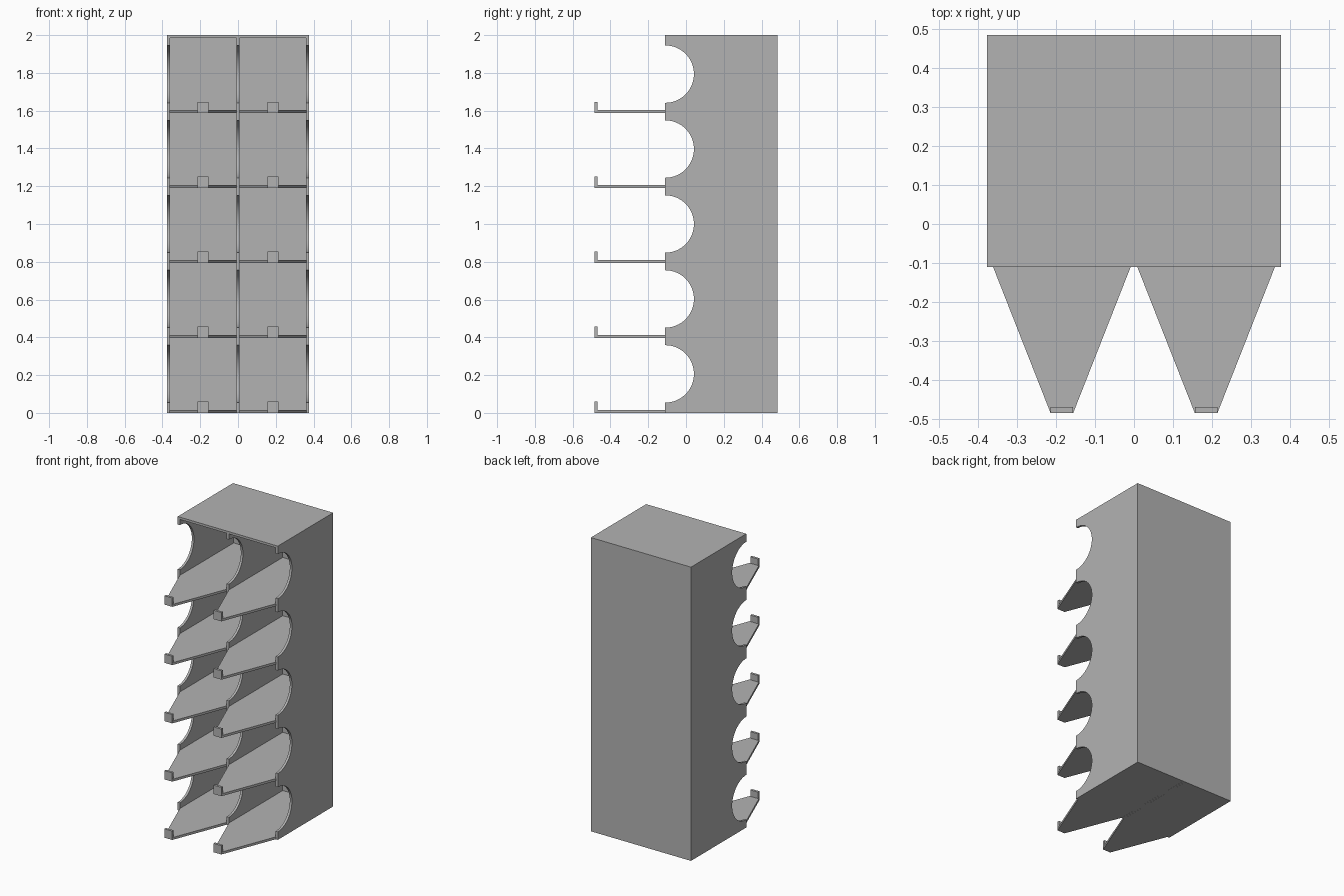
import bpy, bmesh, math
from mathutils import Vector

cube = bpy.data.objects.get("Cube")
if cube:
    bpy.data.objects.remove(cube, do_unlink=True)

WALL = 0.016                    # sheet thickness
HALF_W, HEIGHT = 0.377, 2.0
FRONT, BACK, TIP = -0.11, 0.485, -0.485
ROWS = 5
PITCH = (HEIGHT - WALL) / ROWS
RADIUS = 0.152
BAY = 0.185                     # centre of each column

grey = bpy.data.materials.new("plain grey")
grey.use_nodes = True
colour = (0.45, 0.45, 0.45, 1)
grey.diffuse_color = colour
grey.node_tree.nodes["Principled BSDF"].inputs["Base Color"].default_value = colour


def prism(name, outline, offset):
    """Extrude a flat 3D outline along an offset vector."""
    bm = bmesh.new()
    face = bm.faces.new([bm.verts.new(p) for p in outline])
    result = bmesh.ops.extrude_face_region(bm, geom=[face])
    moved = [v for v in result["geom"] if isinstance(v, bmesh.types.BMVert)]
    bmesh.ops.translate(bm, verts=moved, vec=Vector(offset))
    bmesh.ops.recalc_face_normals(bm, faces=bm.faces)
    mesh = bpy.data.meshes.new(name)
    bm.to_mesh(mesh)
    bm.free()
    mesh.materials.append(grey)
    obj = bpy.data.objects.new(name, mesh)
    bpy.context.collection.objects.link(obj)
    return obj


def box(name, x0, x1, y0, y1, z0, z1):
    base = [(x0, y0, z0), (x1, y0, z0), (x1, y1, z0), (x0, y1, z0)]
    return prism(name, base, (0, 0, z1 - z0))


# Upright panels with a half-round scoop in front of every compartment
profile = [(BACK, HEIGHT), (BACK, 0), (FRONT, 0)]
for row in range(ROWS):
    middle = row * PITCH + (PITCH + WALL) / 2
    for i in range(33):
        a = math.pi * (i / 32 - 0.5)
        profile.append((FRONT + RADIUS * math.cos(a), middle + RADIUS * math.sin(a)))
profile.append((FRONT, HEIGHT))
for name, x in (("right_panel", -HALF_W), ("divider_panel", -WALL / 2),
                ("left_panel", HALF_W - WALL)):
    panel = prism(name, [(x, y, z) for y, z in profile], (WALL, 0, 0))
    bpy.ops.object.select_all(action="DESELECT")
    panel.select_set(True)
    bpy.context.view_layer.objects.active = panel
    bpy.ops.object.shade_smooth_by_angle(angle=math.radians(30))

# Back and roof between the outer panels
inner = HALF_W - WALL
box("back_panel", -inner, inner, BACK - WALL, BACK, 0, HEIGHT)
box("roof", -inner, inner, FRONT, BACK - WALL, HEIGHT - WALL, HEIGHT)

# Shelves with tapered tongues and upright end lips
wide, tip = (inner - WALL / 2) / 2, 0.029
for row in range(ROWS):
    z = row * PITCH
    for side, x in (("right", -BAY), ("left", BAY)):
        plan = [(-wide, BACK - WALL), (-wide, FRONT), (-tip, TIP),
                (tip, TIP), (wide, FRONT), (wide, BACK - WALL)]
        prism(f"{side}_shelf_{row + 1}", [(x + px, y, z) for px, y in plan], (0, 0, WALL))
        box(f"{side}_lip_{row + 1}", x - tip, x + tip, TIP, TIP + WALL, z + WALL, z + 0.06)
